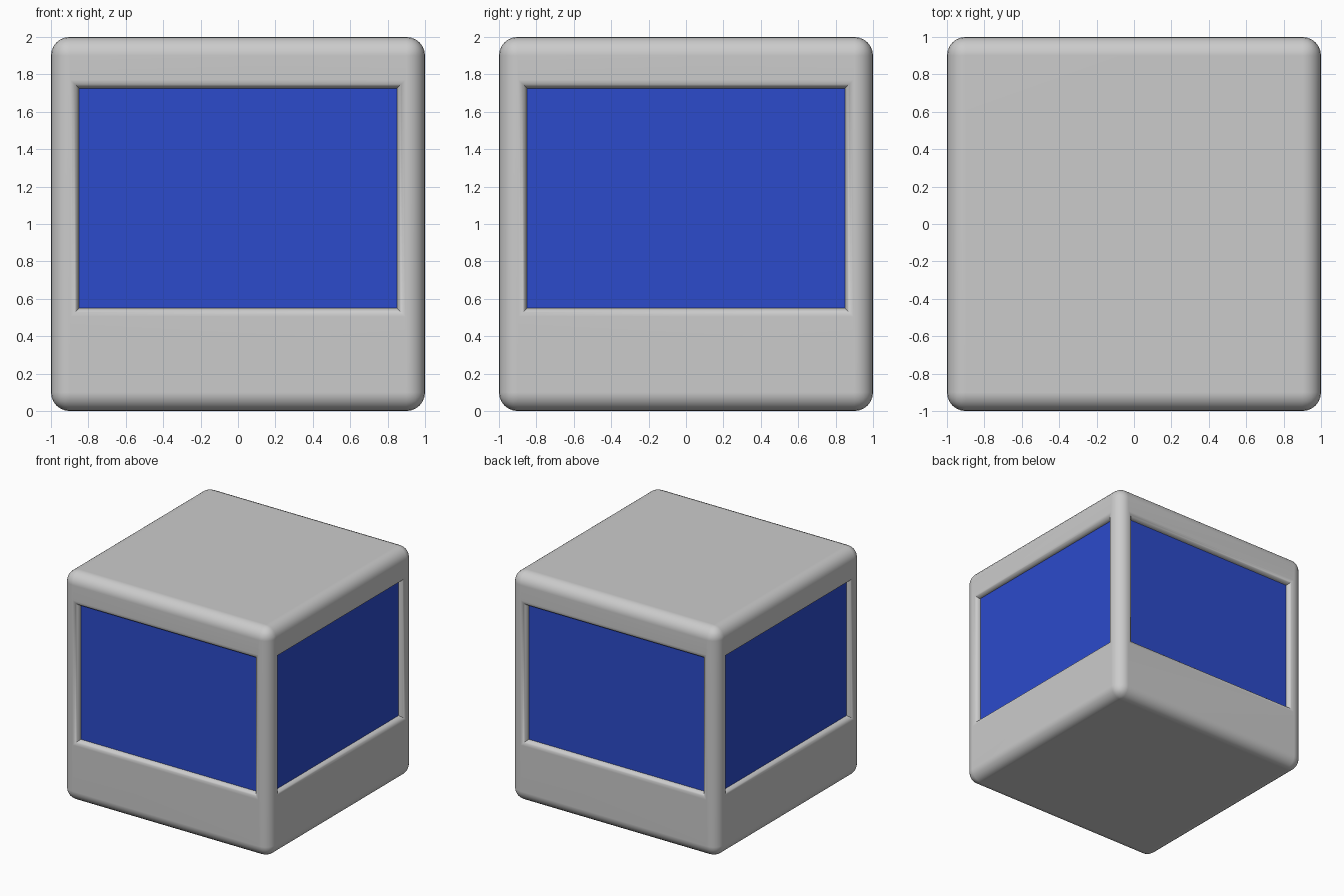
import bpy, bmesh
from math import sin, cos, pi
from mathutils import Vector

if "Cube" in bpy.data.objects:
    bpy.data.objects.remove(bpy.data.objects["Cube"])

ROUND = 0.1                      # outer edge radius
DEPTH = 0.045                    # recess depth and rim fillet radius
HALF_W, Z0, Z1 = 0.85, 0.55, 1.725
STEPS = 6

blue = bpy.data.materials.new("screen_blue")
blue.diffuse_color = (0.025, 0.07, 0.6, 1)
blue.use_nodes = True
blue.node_tree.nodes["Principled BSDF"].inputs["Base Color"].default_value = blue.diffuse_color


def add_object(name, bm):
    mesh = bpy.data.meshes.new(name)
    bm.to_mesh(mesh)
    bm.free()
    ob = bpy.data.objects.new(name, mesh)
    bpy.context.collection.objects.link(ob)
    return ob


def opening(n, grow, depth, z_sign, u_sign):
    """Corner of the screen opening on the side with outward normal n."""
    u = Vector((-n.y, n.x, 0))
    z = Z1 + grow if z_sign > 0 else Z0 - grow
    return n * (1 - depth) + u * u_sign * (HALF_W + grow) + Vector((0, 0, z))


# Rounded cube body
bm = bmesh.new()
bmesh.ops.create_cube(bm, size=2)
bmesh.ops.translate(bm, verts=bm.verts, vec=(0, 0, 1))
bmesh.ops.bevel(bm, geom=bm.edges[:], offset=ROUND, segments=6, profile=0.5,
                affect='EDGES')
bm.normal_update()

# Recess with a filleted rim on each of the four sides
sides = [f for f in bm.faces if f.calc_area() > 2 and abs(f.normal.z) < 0.1]
normals = []
for face in sides:
    n = Vector((round(face.normal.x), round(face.normal.y), 0))
    u = Vector((-n.y, n.x, 0))
    normals.append(n)
    for k in range(STEPS + 1):
        bmesh.ops.inset_individual(bm, faces=[face], thickness=0.01)
        a = k / STEPS * pi / 2
        for v in face.verts:
            v.co = opening(n, DEPTH * (1 - sin(a)), DEPTH * (1 - cos(a)),
                           v.co.z - 1.1, 1 if v.co.dot(u) > 0 else -1)
        face.normal_update()
bmesh.ops.delete(bm, geom=sides, context='FACES_ONLY')
body = add_object("body", bm)

bpy.context.view_layer.objects.active = body
body.select_set(True)
bpy.ops.object.shade_smooth_by_angle(angle=0.7)
weighted = body.modifiers.new("weighted_normals", 'WEIGHTED_NORMAL')
weighted.keep_sharp = True

# Blue screen panels at the bottom of the recesses
for n in normals:
    name = {(0, -1): "front", (0, 1): "back", (1, 0): "right",
            (-1, 0): "left"}[(int(n.x), int(n.y))]
    bm = bmesh.new()
    corners = [(-1, -1), (-1, 1), (1, 1), (1, -1)]
    bm.faces.new([bm.verts.new(opening(n, 0, DEPTH, z, u)) for z, u in corners])
    screen = add_object(name + "_screen", bm)
    screen.data.materials.append(blue)
